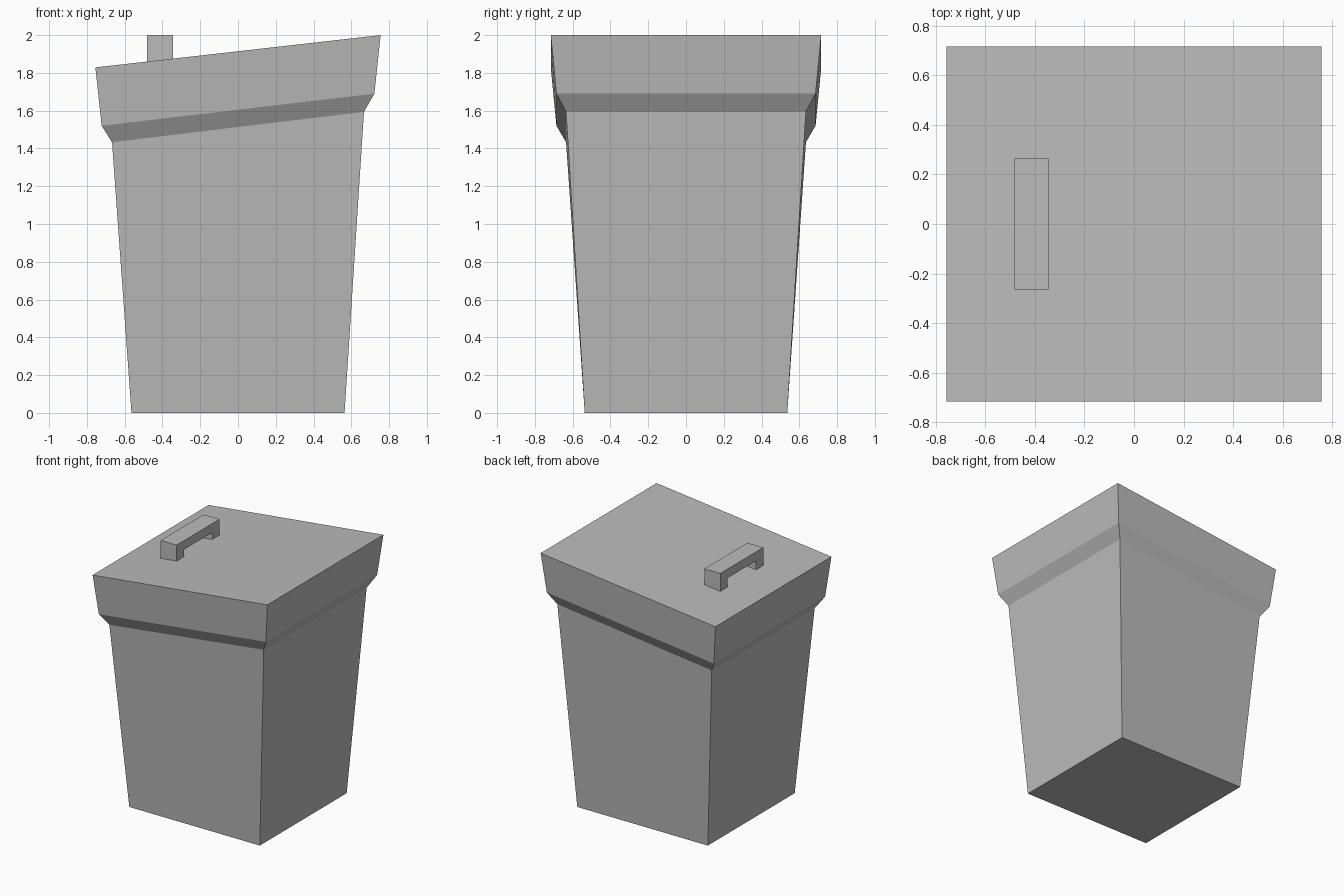
import bpy

if "Cube" in bpy.data.objects:
    bpy.data.objects.remove(bpy.data.objects["Cube"], do_unlink=True)

grey = bpy.data.materials.new("plain grey")
grey.use_nodes = True
colour = (0.5, 0.5, 0.5, 1)
grey.diffuse_color = colour
grey.node_tree.nodes["Principled BSDF"].inputs["Base Color"].default_value = colour


def make_object(name, verts, faces):
    mesh = bpy.data.meshes.new(name)
    mesh.from_pydata(verts, [], faces)
    mesh.materials.append(grey)
    obj = bpy.data.objects.new(name, mesh)
    bpy.context.collection.objects.link(obj)
    return obj


def rect_shell(name, rings, cap_bottom=False, cap_top=False):
    """Stack of rectangles: half width, half depth, height at -x, height at +x."""
    verts, faces = [], []
    for hx, hy, zl, zr in rings:
        verts += [(-hx, -hy, zl), (hx, -hy, zr), (hx, hy, zr), (-hx, hy, zl)]
    for r in range(len(rings) - 1):
        a, b = 4 * r, 4 * r + 4
        for i in range(4):
            j = (i + 1) % 4
            faces.append((a + i, a + j, b + j, b + i))
    if cap_bottom:
        faces.append((3, 2, 1, 0))
    if cap_top:
        n = len(verts)
        faces.append((n - 4, n - 3, n - 2, n - 1))
    return make_object(name, verts, faces)


# Tapered bin body, cut at a slant where it meets the lid
neck = (0.667, 0.635, 1.433, 1.594)
rect_shell("bin_body", [(0.564, 0.536, 0, 0), neck], cap_bottom=True)

# Flared collar and sloping lid
rect_shell("lid", [neck, (0.722, 0.686, 1.52, 1.69), (0.755, 0.716, 1.829, 2.0)],
           cap_top=True)

# Bridge-shaped handle: side profile extruded across x
half, leg, under, foot, top = 0.265, 0.09, 1.93, 1.85, 2.0
inner = half - leg
profile = [(-half, foot), (-inner, foot), (-inner, under), (inner, under),
           (inner, foot), (half, foot), (half, top), (-half, top)]
n = len(profile)
verts = [(x, y, z) for x in (-0.345, -0.482) for y, z in profile]
faces = [tuple(range(n)), tuple(reversed(range(n, 2 * n)))]
faces += [(i, i + n, (i + 1) % n + n, (i + 1) % n) for i in range(n)]
make_object("lid_handle", verts, faces)
